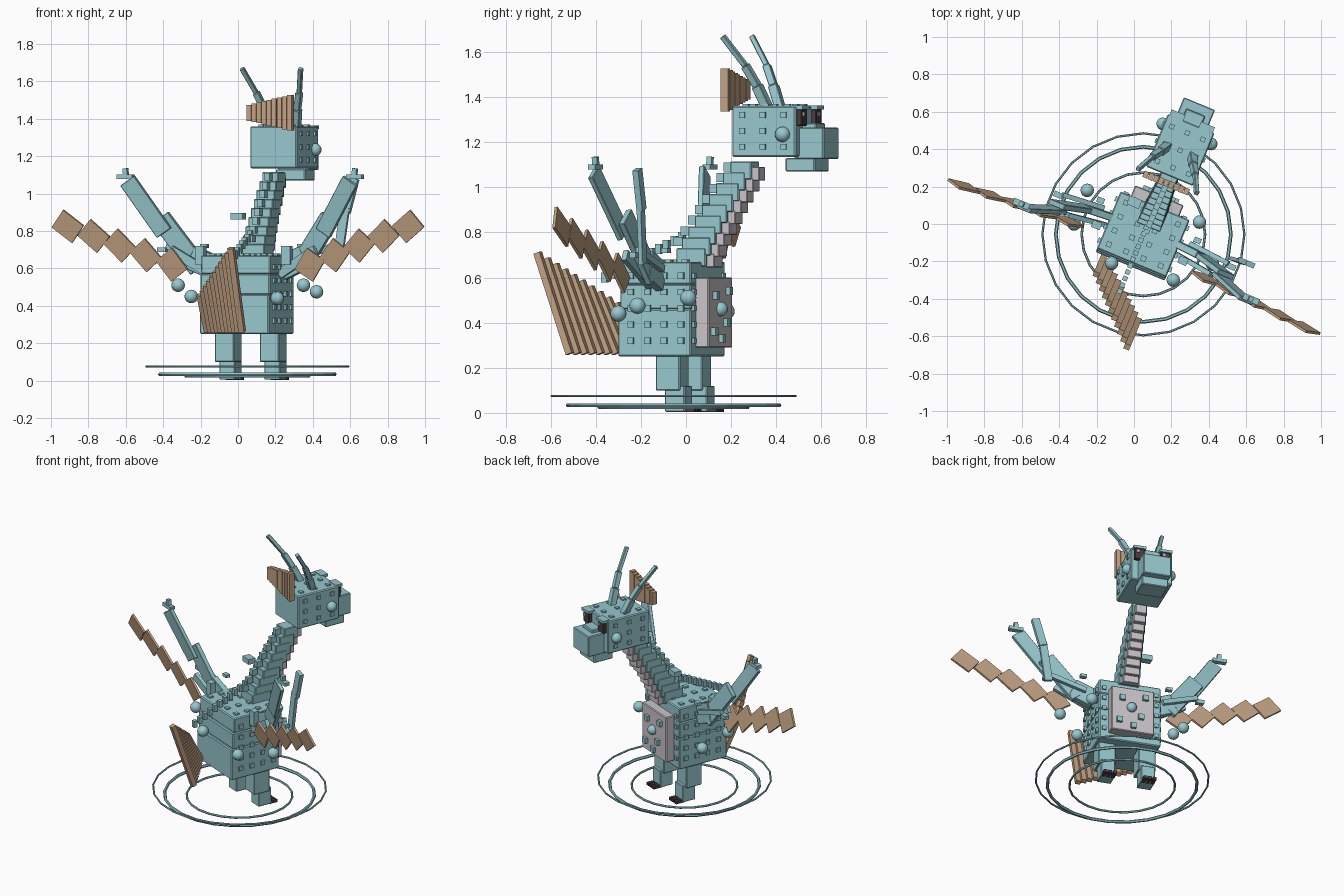
import bpy, bmesh, math
from mathutils import Matrix, Vector

old = bpy.data.objects.get("Cube")
if old:
    bpy.data.objects.remove(old, do_unlink=True)


def material(name, rgb):
    m = bpy.data.materials.new(name)
    m.use_nodes = True
    m.diffuse_color = (*rgb, 1)
    m.node_tree.nodes["Principled BSDF"].inputs["Base Color"].default_value = (*rgb, 1)
    return m


TEAL = material("teal", (0.31, 0.58, 0.62))
TAN = material("tan", (0.55, 0.37, 0.23))
PALE = material("pale grey", (0.6, 0.56, 0.59))
DARK = material("dark mauve", (0.07, 0.045, 0.055))

# The creature is turned; parts are placed in its own frame (x side, y forward)
TURN = Matrix.Translation((0.05, -0.055, 0)) @ Matrix.Rotation(math.radians(-22.5), 4, 'Z')


def finish(name, bm, mat, world=TURN, bevel=0):
    mesh = bpy.data.meshes.new(name)
    bm.to_mesh(mesh)
    bm.free()
    mesh.materials.append(mat)
    ob = bpy.data.objects.new(name, mesh)
    bpy.context.collection.objects.link(ob)
    ob.matrix_world = world
    if bevel:
        mod = ob.modifiers.new("soft edges", 'BEVEL')
        mod.width, mod.segments = bevel, 1
    return ob


def blocks(name, mat, items, bevel=0):
    """One object from boxes given as (centre, size) or (centre, size, rotation)."""
    bm = bmesh.new()
    for c, size, *rot in items:
        r = rot[0] if rot else Matrix.Identity(4)
        m = Matrix.Translation(c) @ r @ Matrix.Diagonal((*size, 1))
        bmesh.ops.create_cube(bm, size=1, matrix=m)
    return finish(name, bm, mat, bevel=bevel)


def span(lo, hi):
    lo, hi = Vector(lo), Vector(hi)
    return ((lo + hi) / 2, hi - lo)


def plank(p, q, width, thick):
    """Box running from p to q, its thin side turned forward."""
    p, q = Vector(p), Vector(q)
    a = (q - p).normalized()
    t = Vector((0, 1, 0))
    t = (t - a * a.dot(t)).normalized()
    r = Matrix((t.cross(a), t, a)).transposed().to_4x4()
    return ((p + q) / 2, (width, thick, (q - p).length), r)


def ball(name, loc, radius, world=TURN):
    bm = bmesh.new()
    bmesh.ops.create_uvsphere(bm, u_segments=16, v_segments=10, radius=radius,
                              matrix=Matrix.Translation(loc))
    for f in bm.faces:
        f.smooth = True
    finish(name, bm, TEAL, world)


def lerp(a, b, t):
    return a + (b - a) * t


# Ground rings
for i, (radius, tube, z) in enumerate([(0.54, 0.006, 0.075), (0.468, 0.01, 0.034), (0.33, 0.007, 0.024)]):
    bpy.ops.mesh.primitive_torus_add(major_segments=24, minor_segments=6, major_radius=radius,
                                     minor_radius=tube, location=(0.05, -0.055, z))
    ring = bpy.context.object
    ring.name = f"ground_ring_{i + 1}"
    ring.data.materials.append(TEAL)

# Body in three tiers, chest plate
blocks("body", TEAL, [
    span((-0.2, -0.185, 0.25), (0.2, 0.165, 0.46)),
    span((-0.2, -0.175, 0.46), (0.2, 0.165, 0.57)),
    span((-0.2, -0.165, 0.57), (0.2, 0.165, 0.67))], 0.006)
blocks("chest_plate", PALE, [span((-0.14, 0.16, 0.29), (0.14, 0.225, 0.6))], 0.005)
blocks("chest_bumps", TEAL, [((x, 0.23, z), (0.035, 0.03, 0.035))
                             for x, z in [(-0.08, 0.54), (0.07, 0.52), (-0.05, 0.4), (0.09, 0.36), (0.0, 0.33)]])
ball("chest_ball", (0.01, 0.23, 0.46), 0.032)

# Studs over body and head
studs = []
for i in range(4):
    for j in range(4):
        studs.append(((-0.15 + 0.1 * i, -0.12 + 0.08 * j, 0.67), (0.028, 0.028, 0.02)))
    for j in range(5):
        for s in (-1, 1):
            studs.append(((s * 0.2, -0.12 + 0.08 * i, 0.32 + 0.072 * j), (0.025, 0.028, 0.028)))
for s in (-1, 1):
    for j in range(5):
        studs.append(((s * 0.17, 0.165, 0.32 + 0.072 * j), (0.025, 0.02, 0.025)))
for i in range(3):
    for j in range(3):
        studs.append(((-0.08 + 0.09 * i, 0.39 + 0.1 * j, 1.36), (0.026, 0.026, 0.018)))
        for s in (-1, 1):
            studs.append(((0.01 + s * 0.135, 0.39 + 0.1 * i, 1.18 + 0.07 * j), (0.018, 0.026, 0.026)))
blocks("studs", TEAL, studs)

# Legs, feet and claws
for s, side in ((-1, "right"), (1, "left")):
    x = s * 0.13
    blocks(f"leg_{side}", TEAL, [
        span((x - 0.055, -0.01, 0.1), (x + 0.055, 0.105, 0.29)),
        span((x - 0.045, 0.03, 0.005), (x + 0.045, 0.125, 0.12))], 0.004)
    blocks(f"claws_{side}", DARK, [((x + d, 0.14, 0.013), (0.022, 0.06, 0.02)) for d in (-0.03, 0, 0.03)])

# Stepped neck with pale throat plates
neck, throat = [], []
for i in range(9):
    t = i / 8
    y, z, w = lerp(0.115, 0.345, t ** 1.1), lerp(0.69, 1.075, t), lerp(0.135, 0.095, t)
    neck.append(((0.01, y, z), (w, lerp(0.14, 0.1, t), 0.08)))
    throat.append(((0.01, y + lerp(0.085, 0.065, t), z - 0.015), (w * 0.75, 0.04, 0.06)))
blocks("neck", TEAL, neck, 0.004)
blocks("throat_plates", PALE, throat, 0.003)

# Spine bumps along the back and up the neck
spine = [((0, -0.33 + 0.037 * i, 0.6 + 0.018 * i), (0.026, 0.026, 0.045)) for i in range(11)]
spine += [((0.01, lerp(0.03, 0.27, i / 7), lerp(0.76, 1.09, i / 7)), (0.03, 0.04, 0.04)) for i in range(8)]
blocks("spine_bumps", TEAL, spine)

# Head, snout, jaw, eyes
blocks("head", TEAL, [span((-0.125, 0.34, 1.135), (0.145, 0.645, 1.36))], 0.006)
blocks("snout", TEAL, [span((-0.08, 0.62, 1.125), (0.1, 0.76, 1.265)),
                       span((-0.045, 0.62, 1.26), (0.065, 0.71, 1.285))], 0.005)
blocks("jaw", TEAL, [span((-0.075, 0.575, 1.07), (0.095, 0.715, 1.13))], 0.005)
for s, side in ((-1, "right"), (1, "left")):
    x = 0.01 + s * 0.085
    blocks(f"eye_{side}", DARK, [((x, 0.65, 1.31), (0.065, 0.035, 0.075))], 0.004)
    blocks(f"eye_glint_{side}", PALE, [((x + 0.012, 0.67, 1.325), (0.018, 0.008, 0.018))])
    blocks(f"brow_{side}", TEAL, [((x, 0.65, 1.355), (0.08, 0.05, 0.018))])
    ball(f"cheek_ball_{side}", (0.01 + s * 0.14, 0.585, 1.235), 0.034)
    # Horns in three tapering lengths
    pts = [(0.01 + s * u, v, z) for u, v, z in
           [(0.07, 0.49, 1.34), (0.095, 0.445, 1.45), (0.125, 0.4, 1.54), (0.17, 0.31, 1.67)]]
    blocks(f"horn_{side}", TEAL, [plank(pts[k], pts[k + 1], w, w)
                                  for k, w in enumerate((0.042, 0.034, 0.024))], 0.003)

# Slatted crest behind the head, growing towards one side
blocks("head_crest", TAN, [
    ((lerp(-0.11, 0.125, i / 8), 0.3, 1.432), (0.026, 0.035 + 0.002 * (i % 2), lerp(0.085, 0.19, i / 8)))
    for i in range(9)])

# Slatted tail fan, leaning back and growing towards one side
slats = []
for i in range(11):
    t = i / 10
    x = lerp(-0.15, 0.15, t)
    base = (x, lerp(-0.19, -0.435, t), 0.262)
    tip = (x, lerp(-0.295, -0.59, t), lerp(0.46, 0.71, t))
    slats.append(plank(base, tip, 0.033, 0.03))
blocks("tail_fan", TAN, slats)

# Wings: arm planks, tip claws and separate membrane panels
for s, side in ((-1, "right"), (1, "left")):
    arm = [(s * u, v, z) for u, v, z in
           [(0.19, 0.02, 0.6), (0.33, 0.01, 0.66), (0.48, -0.04, 0.83), (0.645, -0.117, 1.07)]]
    blocks(f"wing_arm_{side}", TEAL, [
        plank(arm[0], arm[1], 0.13, 0.04),
        plank((s * 0.29, 0.02, 0.6), (s * 0.49, -0.03, 0.87), 0.11, 0.03),
        plank((s * 0.46, -0.05, 0.79), arm[3], 0.095, 0.025)], 0.003)
    blocks(f"wing_braces_{side}", TEAL, [
        plank((s * 0.2, -0.03, 0.57), (s * 0.42, -0.06, 0.7), 0.05, 0.025),
        plank((s * 0.25, 0.05, 0.64), (s * 0.48, 0.03, 0.72), 0.03, 0.025),
        ((s * 0.25, -0.05, 0.67), (0.05, 0.04, 0.1))])
    blocks(f"wing_claws_{side}", TEAL, [
        ((s * 0.665, -0.1, 1.09), (0.09, 0.035, 0.022)),
        plank((s * 0.66, -0.1, 1.09), (s * 0.665, -0.1, 1.135), 0.025, 0.025),
        ((s * 0.5, 0.02, 0.7), (0.05, 0.03, 0.025)),
        ((s * 0.28, 0.08, 0.72), (0.04, 0.03, 0.02))])
    panels = []
    for i in range(5):
        t = i / 4
        r = Matrix.Rotation(-s * math.radians(lerp(55, 38, t)), 4, 'Y')
        r = Matrix.Rotation(math.radians(12), 4, 'X') @ r
        panels.append(((s * lerp(0.4, 0.985, t), lerp(-0.09, -0.13, t), lerp(0.62, 0.825, t)),
                       (0.14, 0.014, 0.12), r))
    blocks(f"wing_panels_{side}", TAN, panels)

# Extra upright finger on one wing
blocks("wing_finger", TEAL, [
    plank((0.5, 0.06, 0.66), (0.54, 0.065, 0.93), 0.05, 0.02),
    plank((0.54, 0.07, 0.9), (0.59, 0.07, 1.08), 0.05, 0.028)])

# Floating balls and a floating block
for i, p in enumerate([(0.21, -0.3, 0.44), (0.35, 0.01, 0.51), (0.42, -0.215, 0.475),
                       (-0.25, 0.18, 0.45), (-0.32, 0.0, 0.51), (-0.12, -0.21, 0.48)]):
    ball(f"floating_ball_{i + 1}", p, 0.036, Matrix.Translation(p) @ Matrix.Translation(-Vector(p)))
blocks("floating_block", TEAL, [((-0.11, 0.14, 0.88), (0.07, 0.05, 0.035)),
                                ((0.0, 0.25, 0.77), (0.06, 0.03, 0.02))])
